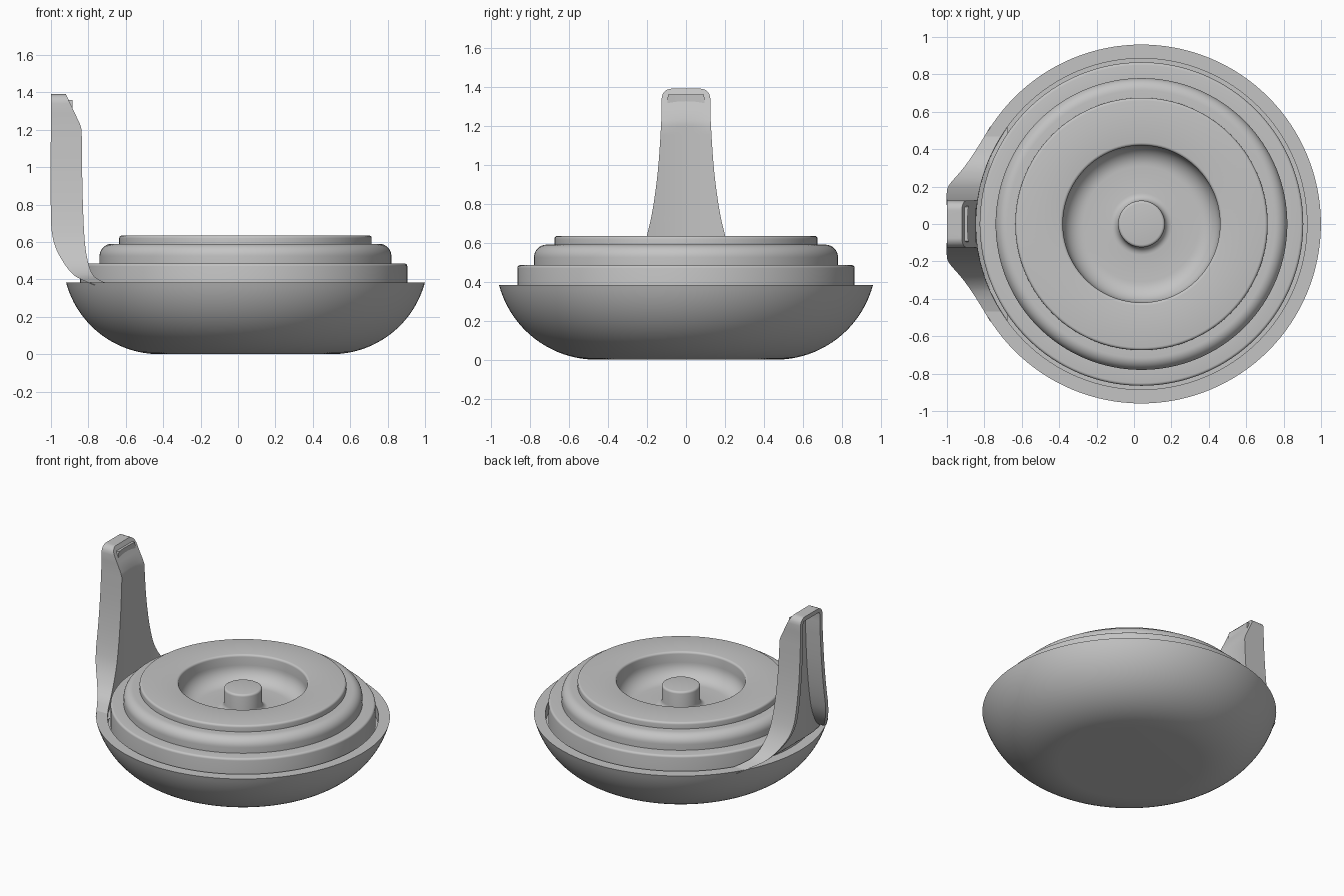
import bpy
import bmesh
import math

cube = bpy.data.objects.get("Cube")
if cube:
    bpy.data.objects.remove(cube)

AXIS_X = 0.04
SEGMENTS = 128

grey = bpy.data.materials.new("plain grey")
grey.use_nodes = True
COLOUR = (0.55, 0.55, 0.55, 1)
grey.diffuse_color = COLOUR
grey.node_tree.nodes["Principled BSDF"].inputs["Base Color"].default_value = COLOUR


def finish(bm, name, angle=35):
    bmesh.ops.remove_doubles(bm, verts=bm.verts, dist=1e-5)
    bmesh.ops.recalc_face_normals(bm, faces=bm.faces)
    mesh = bpy.data.meshes.new(name)
    bm.to_mesh(mesh)
    bm.free()
    mesh.materials.append(grey)
    obj = bpy.data.objects.new(name, mesh)
    bpy.context.collection.objects.link(obj)
    bpy.ops.object.select_all(action="DESELECT")
    obj.select_set(True)
    bpy.context.view_layer.objects.active = obj
    bpy.ops.object.shade_smooth_by_angle(angle=math.radians(angle))
    return obj


def lathe(name, profile):
    """Revolve (radius, z) points around the dish axis."""
    bm = bmesh.new()
    verts = [bm.verts.new((AXIS_X + r, 0, z)) for r, z in profile]
    edges = [bm.edges.new(pair) for pair in zip(verts, verts[1:])]
    bmesh.ops.spin(bm, geom=verts + edges, cent=(AXIS_X, 0, 0), axis=(0, 0, 1),
                   angle=math.tau, steps=SEGMENTS, use_merge=True)
    return finish(bm, name)


def arc(r, z, radius, start, end, steps=8):
    angles = [math.radians(start + (end - start) * i / steps) for i in range(steps + 1)]
    return [(r + radius * math.cos(a), z + radius * math.sin(a)) for a in angles]


def curve(table, z):
    """Smooth interpolation through (z, value) points."""
    if z <= table[0][0]:
        return table[0][1]
    for i in range(len(table) - 1):
        (z0, v0), (z1, v1) = table[i], table[i + 1]
        if z <= z1:
            def slope(k):
                a, b = table[max(k - 1, 0)], table[min(k + 1, len(table) - 1)]
                return (b[1] - a[1]) / (b[0] - a[0])
            h, t = z1 - z0, (z - z0) / (z1 - z0)
            return ((2*t**3 - 3*t**2 + 1) * v0 + (t**3 - 2*t**2 + t) * h * slope(i)
                    + (3*t**2 - 2*t**3) * v1 + (t**3 - t**2) * h * slope(i + 1))
    return table[-1][1]


# Outer bowl with a flat rim and a shallow cavity
lathe("bowl", [(0, 0)] + arc(0.46, 0.517, 0.517, -90, -15, 24)
      + [(0.885, 0.383), (0.885, 0.3), (0, 0.3)])

# Stepped lid with a round well and a central post
lid = [(0, 0.3), (0.865, 0.3)]
lid += arc(0.85, 0.47, 0.015, 0, 90, 4)
lid += [(0.78, 0.485)]
lid += arc(0.715, 0.525, 0.065, 0, 90, 10)
lid += [(0.675, 0.59)]
lid += arc(0.66, 0.62, 0.015, 0, 90, 4)
lid += arc(0.435, 0.62, 0.015, 90, 180, 4)
lid += arc(0.31, 0.56, 0.11, 0, -90, 10)
lid += arc(0.165, 0.49, 0.04, -90, -180, 6)
lid += arc(0.11, 0.585, 0.015, 0, 90, 4)
lid += [(0, 0.6)]
lathe("lid", lid)

# Upright handle: flared at the base, chamfered at the top, hollow at the back
TOP, CORNER, RIM = 1.39, 0.05, 0.03
HALF_WIDTH = [(0.37, 0.52), (0.385, 0.46), (0.42, 0.35), (0.51, 0.26),
              (0.64, 0.2), (0.9, 0.152), (1.22, 0.127), (1.39, 0.125)]
OUTER_X = [(0.37, -0.77), (0.385, -0.805), (0.42, -0.875), (0.51, -0.945),
           (0.6, -0.985), (0.72, -1.0), (1.39, -1.0)]


def circle_x(radius, y):
    return AXIS_X - math.sqrt(radius**2 - y**2)


def handle_section(z, hollow):
    width = curve(HALF_WIDTH, z)
    if z > TOP - CORNER:
        rise = z - (TOP - CORNER)
        width -= CORNER - math.sqrt(max(CORNER**2 - rise**2, 0))
    back = curve(OUTER_X, z)
    lip = width - RIM
    chamfer = -0.845 - max(z - 1.23, 0) * 0.47
    points = [(back, -width), (back, -lip)]
    for i in range(13):
        y = lip * (i / 6 - 1)
        points.append((max(back, circle_x(0.93, y)) if hollow else back, y))
    points += [(back, lip), (back, width)]
    for i in range(13):
        y = width * (1 - i / 6)
        points.append((min(circle_x(0.885, y), chamfer) if z > 1.2
                       else circle_x(0.885, y), y))
    return [(x, y, z) for x, y in points]


HOLLOW_TOP = TOP - RIM
levels = [0.37 + 0.35 * (i / 24) ** 1.5 for i in range(25)]
levels += [0.72 + 0.48 * i / 10 for i in range(1, 11)] + [1.23, 1.29, 1.34]
rows = [(z, True) for z in levels]
rows += [(HOLLOW_TOP, True), (HOLLOW_TOP, False)]
rows += [(TOP - CORNER + CORNER * math.sin(math.radians(a)), False)
         for a in (40, 55, 70, 82, 90)]

bm = bmesh.new()
rings = [[bm.verts.new(p) for p in handle_section(*row)] for row in rows]
count = len(rings[0])
for low, high in zip(rings, rings[1:]):
    for i in range(count):
        j = (i + 1) % count
        bm.faces.new((low[i], low[j], high[j], high[i]))
bm.faces.new(rings[0])
bm.faces.new(rings[-1])
finish(bm, "handle", 30)
